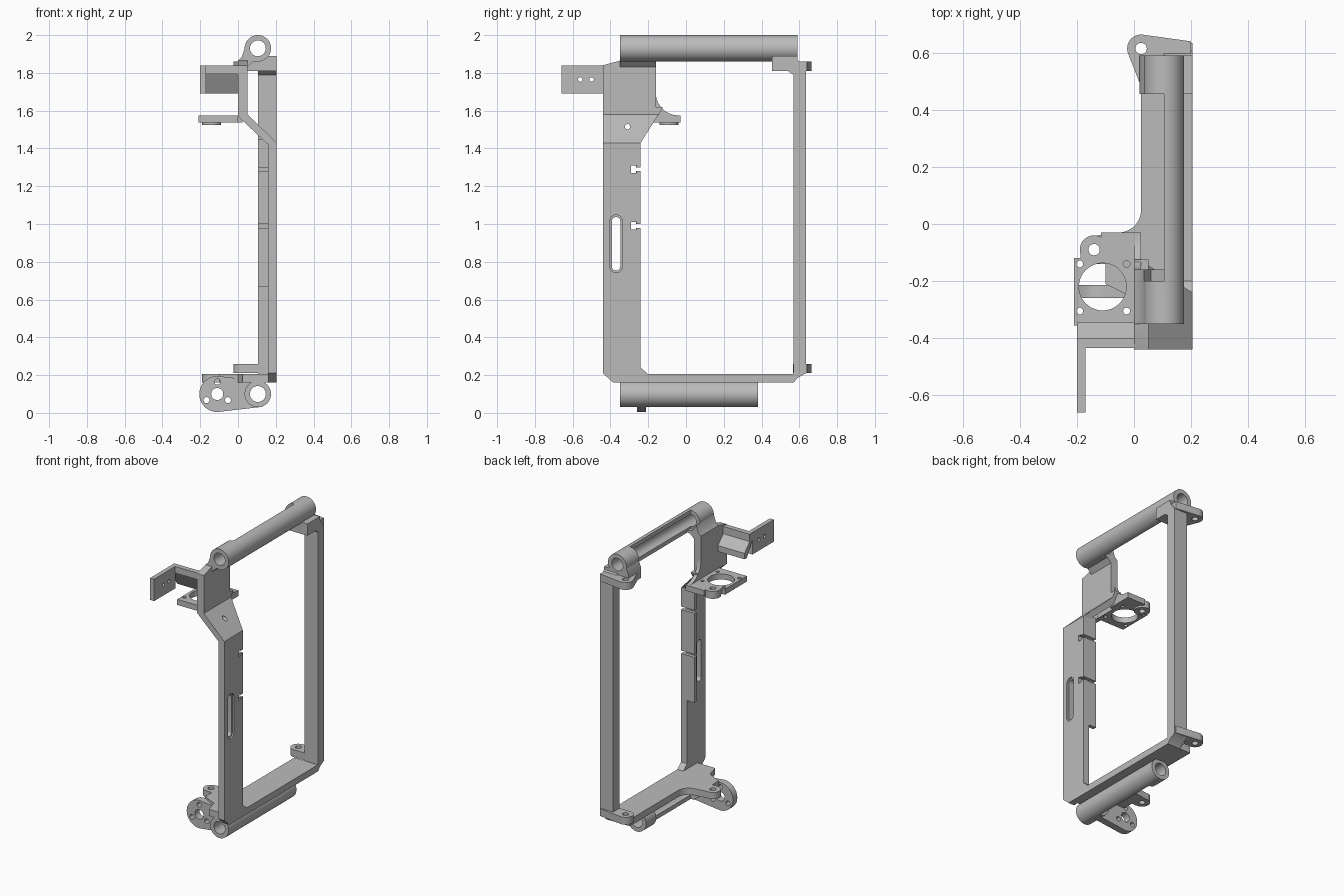
import bpy, bmesh, math
from mathutils import Vector
from mathutils.geometry import convex_hull_2d

if "Cube" in bpy.data.objects:
    bpy.data.objects.remove(bpy.data.objects["Cube"])

grey = bpy.data.materials.new("mid grey")
grey.use_nodes = True
grey.diffuse_color = (0.5, 0.5, 0.5, 1)
grey.node_tree.nodes["Principled BSDF"].inputs["Base Color"].default_value = (0.5, 0.5, 0.5, 1)


def circle(cx, cy, r, n=32, a0=0, a1=360):
    full = a1 - a0 == 360
    steps = n if full else n + 1
    return [(cx + r * math.cos(math.radians(a0 + (a1 - a0) * i / n)),
             cy + r * math.sin(math.radians(a0 + (a1 - a0) * i / n))) for i in range(steps)]


def rect(a0, a1, b0, b1):
    return [(a0, b0), (a1, b0), (a1, b1), (a0, b1)]


def hull(pts):
    return [pts[i] for i in convex_hull_2d([Vector(p) for p in pts])]


def prism(name, pts, axis, lo, hi):
    """Extrude a 2D outline along an axis."""
    place = {"x": lambda p, t: (t, p[0], p[1]),
             "y": lambda p, t: (p[0], t, p[1]),
             "z": lambda p, t: (p[0], p[1], t)}[axis]
    bm = bmesh.new()
    base = bm.faces.new([bm.verts.new(place(p, lo)) for p in pts])
    ext = bmesh.ops.extrude_face_region(bm, geom=[base])
    step = Vector(place((0, 0), hi - lo))
    bmesh.ops.translate(bm, vec=step, verts=[v for v in ext["geom"] if isinstance(v, bmesh.types.BMVert)])
    bmesh.ops.recalc_face_normals(bm, faces=bm.faces)
    mesh = bpy.data.meshes.new(name)
    bm.to_mesh(mesh)
    bm.free()
    mesh.materials.append(grey)
    ob = bpy.data.objects.new(name, mesh)
    bpy.context.collection.objects.link(ob)
    return ob


def cut(ob, *cuts):
    """Subtract prisms, each given as (outline, axis, lo, hi)."""
    cutters = [prism("cutter", *c) for c in cuts]
    for c in cutters:
        c.hide_render = True
        m = ob.modifiers.new("cut", "BOOLEAN")
        m.operation, m.solver, m.object = "DIFFERENCE", "EXACT", c
    dg = bpy.context.evaluated_depsgraph_get()
    mesh = bpy.data.meshes.new_from_object(ob.evaluated_get(dg))
    ob.modifiers.clear()
    ob.data = mesh
    for c in cutters:
        bpy.data.objects.remove(c)
    return ob


TX, TOP, LOW, R, BORE = 0.105, 1.93, 0.10, 0.07, 0.042


# Rod tubes: full collars at the ends, open channel on the inner side between
def tube(name, z, y0, y1, c0, c1):
    cut(prism(name, circle(TX, z, R, 48), "y", y0, y1),
        (circle(TX, z, BORE, 48), "y", y0 - 0.1, y1 + 0.1),
        (rect(0, TX, z - 0.1, z + 0.1), "y", c0, c1))


tube("top_tube", TOP, -0.35, 0.59, -0.2, 0.455)
tube("bottom_tube", LOW, -0.35, 0.38, -0.2, 0.27)

# Front post with a slot, its recess and two wire notches
notches = []
for z in (1.29, 0.99):
    notches += [(rect(-0.29, -0.263, z - 0.02, z + 0.02), "x", 0.15, 0.3),
                (rect(-0.27, -0.2, z - 0.01, z + 0.01), "x", 0, 0.3)]


def slot(r):
    return hull(circle(-0.37, 0.775, r) + circle(-0.37, 1.015, r))


cut(prism("front_post", [(-0.44, 0.21), (-0.385, 0.16), (-0.2, 0.16), (-0.2, 0.205),
                         (-0.24, 0.24), (-0.24, 1.43), (-0.44, 1.43)], "x", 0.16, 0.205),
    (slot(0.033), "x", 0.195, 0.3), (slot(0.022), "x", 0, 0.3), *notches)
cut(prism("post_flange", rect(-0.265, -0.24, 0.67, 1.45), "x", 0.105, 0.162), *notches[1::2])

# Slanted joint between the post and the upper plate
slant = [(0.16, 1.40), (0.16, 1.42), (0, 1.57), (0, 1.62),
         (0.05, 1.62), (0.05, 1.58), (0.205, 1.43), (0.205, 1.40)]
cut(prism("slanted_joint", slant, "y", -0.44, -0.125),
    ([(-0.24, 1.43), (-0.24, 1.3), (0, 1.3), (0, 1.81)], "x", -0.1, 0.3),
    (circle(-0.31, 1.515, 0.014, 16), "x", -0.1, 0.3))

# Upper plate, curved web and neck up to the tube
prism("upper_plate", [(-0.44, 1.58), (-0.44, 1.84), (-0.35, 1.865), (-0.16, 1.865),
                      (-0.16, 1.58)], "x", 0, 0.05)
prism("curved_web", [(-0.165, 1.54), (-0.165, 1.70)]
      + circle(-0.04, 1.695, 0.12, 12, 180, 270) + [(-0.04, 1.54)], "x", 0, 0.025)
prism("tube_neck", [(0, 1.84), (0, 1.865), (0.02, 1.885), (0.035, 1.93), (0.06, 1.89),
                    (0.105, 1.875), (0.13, 1.868), (0.08, 1.86), (0.05, 1.83)], "y", -0.35, -0.16)

# Side arm with two screw holes
prism("arm_root", [(-0.435, 1.84), (-0.4, 1.84), (-0.4, 1.79), (-0.345, 1.73),
                   (-0.345, 1.69), (-0.37, 1.69), (-0.435, 1.8)], "x", -0.2, 0.01)
cut(prism("arm_plate", rect(-0.66, -0.43, 1.69, 1.84), "x", -0.2, -0.17),
    *[(circle(y, 1.765, 0.012, 16), "x", -0.3, 0) for y in (-0.56, -0.5)])

# Fan plate with big opening, corner holes and a bossed lug
LUG = (-0.14, -0.09)
fan_outline = ([(-0.21, -0.355), (0.0, -0.355), (0.0, -0.2), (0.025, -0.2), (0.025, -0.03), (-0.115, -0.03),
                (-0.115, -0.043)] + circle(*LUG, 0.05, 14, 62, 200) + [(-0.187, -0.12), (-0.21, -0.12)])
fan_holes = [(circle(-0.11, -0.22, 0.083, 48), "z", 1, 2), (circle(*LUG, 0.02, 20), "z", 1, 2)]
for x in (-0.19, -0.026):
    for y in (-0.305, -0.14):
        fan_holes.append((circle(x, y, 0.012, 16), "z", 1, 2))
cut(prism("fan_plate", fan_outline, "z", 1.537, 1.575), *fan_holes)
cut(prism("fan_lug_boss", circle(*LUG, 0.05), "z", 1.525, 1.54), *fan_holes[:2])

# Bottom plate with side branch, fillet and rounded lug
branch = ([(0.205, -0.35), (0.205, 0.57), (0.025, 0.57)]
          + circle(-0.055, 0.05, 0.08, 10, 0, -90)
          + circle(*LUG, 0.05, 16, 80, 270) + [(-0.1, -0.14), (-0.1, -0.21), (0.0, -0.26), (0.025, -0.35)])
cut(prism("bottom_plate", branch, "z", 0.16, 0.205), (circle(*LUG, 0.02, 20), "z", 0, 1))

# Motor disc hanging from the bottom tube
disc = hull(circle(-0.11, LOW, 0.095, 48) + circle(TX, LOW, R, 48))
cut(prism("motor_disc", disc, "y", -0.26, -0.213),
    (circle(TX, LOW, BORE, 48), "y", -1, 1), (circle(-0.11, LOW, 0.032), "y", -1, 1),
    *[(circle(-0.11 + 0.065 * math.cos(math.radians(a)), LOW + 0.065 * math.sin(math.radians(a)),
              0.016, 20), "y", -1, 1) for a in (90, 210, 330)])

# Back post with angled ends
prism("back_post", [(0.5, 0.16), (0.57, 0.16), (0.59, 0.185), (0.635, 0.21), (0.635, 1.81),
                    (0.59, 1.87), (0.54, 1.87), (0.54, 1.81), (0.568, 1.79),
                    (0.568, 0.205), (0.5, 0.205)], "x", 0.105, 0.205)

# Collar joining the back post to the top tube
prism("back_collar", [(0.205, 1.81), (0.205, 1.89), (0.14, 1.89), (0.105, 1.875), (0.07, 1.885),
                      (0.037, 1.92), (0.02, 1.88), (0.02, 1.81)], "y", 0.455, 0.59)

# Rounded mounting tabs at the back
TAB = (0.025, 0.615)
for name, z, inner in (("top_tab", 1.81, [(0.035, 0.455), (0.12, 0.455)]), ("bottom_tab", 0.21, [(0.15, 0.568)])):
    cut(prism(name, hull(circle(*TAB, 0.049) + [(0.2, 0.64), (0.2, 0.57)] + inner), "z", z, z + 0.05),
        (circle(*TAB, 0.02, 20), "z", 0, 2))

# Smooth curved walls while keeping hard edges
bpy.ops.object.select_all(action="DESELECT")
for ob in bpy.context.collection.objects:
    if ob.type == "MESH" and grey.name in ob.data.materials:
        ob.select_set(True)
        bpy.context.view_layer.objects.active = ob
bpy.ops.object.shade_smooth_by_angle(angle=math.radians(30))
